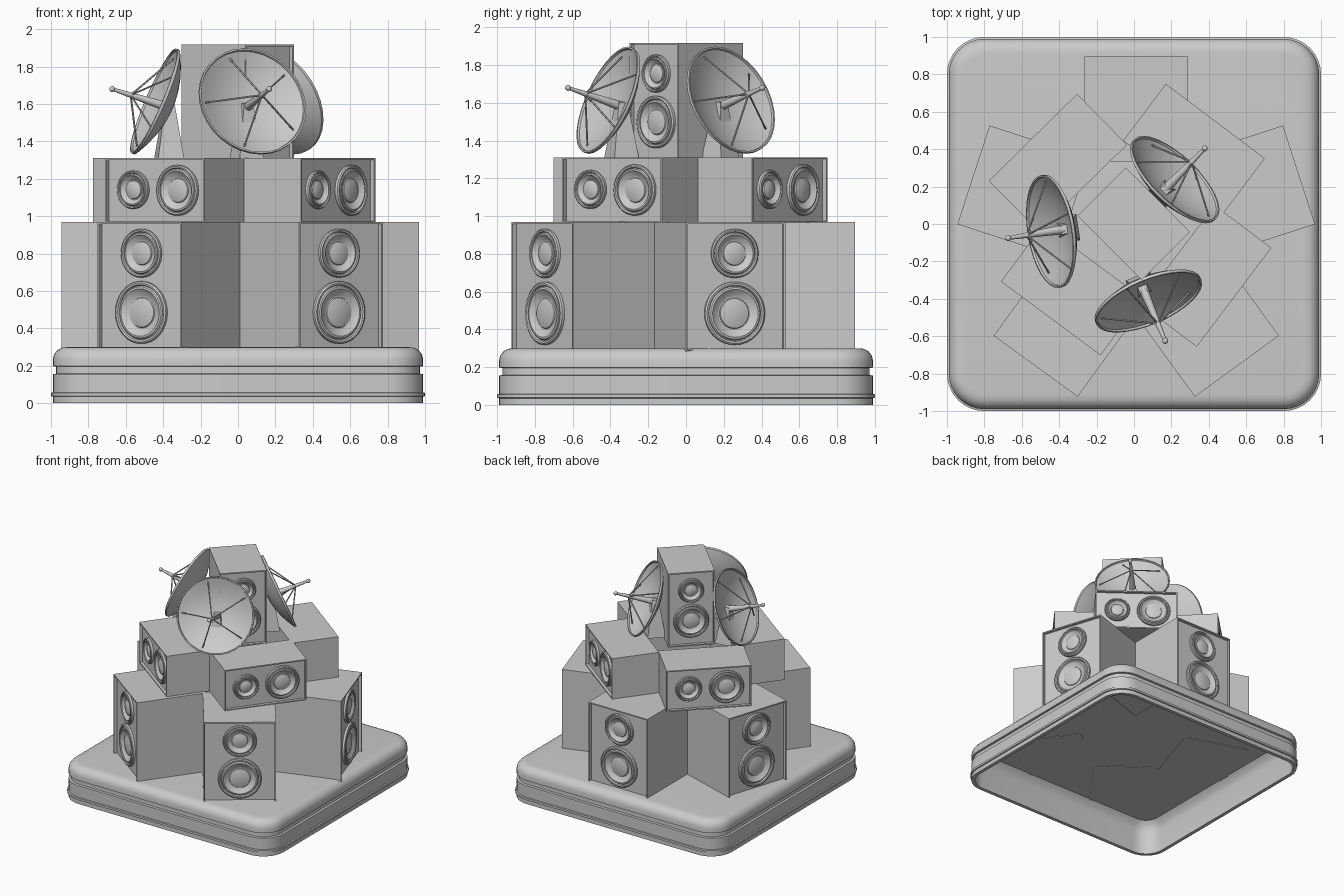
import bpy, bmesh
from math import sin, cos, radians, pi
from mathutils import Matrix, Vector

if "Cube" in bpy.data.objects:
    bpy.data.objects.remove(bpy.data.objects["Cube"])


def finish(bm, name, matrix=None, smooth=True):
    bmesh.ops.recalc_face_normals(bm, faces=bm.faces)
    me = bpy.data.meshes.new(name)
    bm.to_mesh(me)
    bm.free()
    ob = bpy.data.objects.new(name, me)
    bpy.context.collection.objects.link(ob)
    if matrix is not None:
        ob.matrix_world = matrix
    if smooth:
        bpy.ops.object.select_all(action='DESELECT')
        ob.select_set(True)
        bpy.context.view_layer.objects.active = ob
        bpy.ops.object.shade_smooth_by_angle(angle=radians(35))
    return ob


def skin(bm, loops, closed=False):
    """Bridge successive rings of vertices."""
    pairs = list(zip(loops, loops[1:]))
    if closed:
        pairs.append((loops[-1], loops[0]))
    for a, b in pairs:
        n = len(a)
        for i in range(n):
            j = (i + 1) % n
            bm.faces.new((a[i], a[j], b[j], b[i]))


def lathe(bm, profile, m=Matrix(), n=32, closed=False, cap_end=True):
    loops = [[bm.verts.new(m @ Vector((r * cos(2 * pi * i / n), r * sin(2 * pi * i / n), z)))
              for i in range(n)] for r, z in profile]
    skin(bm, loops, closed)
    if cap_end and not closed:
        bm.faces.new(loops[-1])


def rod(bm, a, b, r1, r2, n=8):
    a, b = Vector(a), Vector(b)
    m = Matrix.Translation((a + b) / 2) @ (b - a).to_track_quat('Z', 'Y').to_matrix().to_4x4()
    bmesh.ops.create_cone(bm, cap_ends=True, segments=n, radius1=r1, radius2=r2,
                          depth=(b - a).length, matrix=m)


# Hollow plinth: rounded-square rings following a moulded edge profile
def rounded_square(bm, inset, z, half=1.0, radius=0.2, steps=8):
    r = max(radius - inset, 0.05)
    c = half - inset - r
    ring = []
    for q, (sx, sy) in enumerate(((1, 1), (-1, 1), (-1, -1), (1, -1))):
        for k in range(steps + 1):
            a = pi / 2 * (q + k / steps)
            ring.append(bm.verts.new((sx * c + r * cos(a), sy * c + r * sin(a), z)))
    return ring


bm = bmesh.new()
edge = [(0.09, 0.284), (0.055, 0.25), (0.04, 0.2), (0.04, 0), (0.01, 0), (0.01, 0.035), (0, 0.038),
        (0, 0.055), (0.01, 0.058), (0.01, 0.155), (0.027, 0.158), (0.027, 0.195), (0.01, 0.198),
        (0.01, 0.235), (0.016, 0.26), (0.034, 0.284), (0.06, 0.297), (0.09, 0.3)]
rings = [rounded_square(bm, i, z) for i, z in edge]
skin(bm, rings)
bm.faces.new(rings[0])
bm.faces.new(rings[-1])
finish(bm, "plinth")

# Speaker driver profile: (fraction of radius, height above baffle)
DRIVER = [(1.0, 0), (1.0, 0.016), (0.95, 0.022), (0.89, 0.02), (0.86, 0.01), (0.82, 0.018),
          (0.76, 0.02), (0.71, 0.012), (0.5, -0.002), (0.47, 0.006), (0.3, 0.013), (0.08, 0.016)]
RECESS = 0.024


def speaker(name, face, azimuth, size, drivers, both=False):
    """Cabinet facing -y locally; face = centre of front face, drivers = (x, z, radius)."""
    w, d, h = size
    m = Matrix.Translation(face) @ Matrix.Rotation(radians(azimuth + 90), 4, 'Z')
    bm = bmesh.new()
    bmesh.ops.create_cube(bm, size=1, matrix=Matrix.Translation((0, d / 2, 0)) @ Matrix.Diagonal((w, d, h, 1)))
    bm.normal_update()
    fronts = [f for f in bm.faces if f.normal.y < -0.9 or (both and f.normal.y > 0.9)]
    for f in fronts:
        inward = -f.normal * RECESS
        bmesh.ops.inset_individual(bm, faces=[f], thickness=0.014)
        new = bmesh.ops.extrude_discrete_faces(bm, faces=[f])['faces'][0]
        bmesh.ops.translate(bm, verts=new.verts[:], vec=inward)
    finish(bm, name + "_cabinet", m, smooth=False)
    bm = bmesh.new()
    for side in ((0, 1) if both else (0,)):
        flip = Matrix.Translation((0, d / 2, 0)) @ Matrix.Rotation(pi * side, 4, 'Z') @ Matrix.Translation((0, -d / 2, 0))
        for x, z, r in drivers:
            place = flip @ Matrix.Translation((x, RECESS, z)) @ Matrix.Rotation(pi / 2, 4, 'X')
            lathe(bm, [(f * r, y) for f, y in DRIVER], place)
    finish(bm, name + "_drivers", m)


# Bottom tier: five upright speakers
for k in range(5):
    az = 90 + 72 * k
    a = radians(az)
    speaker(f"lower_speaker_{k + 1}", (0.012 + 0.915 * cos(a), -0.02 + 0.915 * sin(a), 0.624), az,
            (0.555, 0.56, 0.688), [(0, -0.139, 0.167), (0, 0.178, 0.13)])

# Middle tier: four speakers lying on their sides
for k, (x, y, az) in enumerate([(0.435, 0.55, 53), (-0.54, 0.463, 134.5),
                                (-0.445, -0.505, 233.5), (0.535, -0.392, 323)]):
    speaker(f"middle_speaker_{k + 1}", (x, y, 1.138), az, (0.662, 0.38, 0.346),
            [(-0.155, 0.003, 0.102), (0.14, 0, 0.135)])

# Top: double-sided upright speaker
speaker("top_speaker", (0.17, -0.17, 1.605), -45, (0.365, 0.485, 0.625),
        [(0, -0.107, 0.138), (0, 0.15, 0.1)], both=True)


# Satellite dishes
def dish(name, centre, azimuth, elevation=23, R=0.305, depth=0.09):
    a, e = radians(azimuth), radians(elevation)
    axis = Vector((cos(a) * cos(e), sin(a) * cos(e), sin(e)))
    m = Matrix.Translation(centre) @ axis.to_track_quat('Z', 'Y').to_matrix().to_4x4()
    # bowl with thickness
    steps = [0.02, 0.2, 0.4, 0.6, 0.8, 0.96]
    inner = [(R * t, depth * (t * t - 1)) for t in steps]
    outer = [(R * t, depth * (t * t - 1) - 0.012) for t in reversed(steps)]
    bm = bmesh.new()
    lathe(bm, inner + [(R * 0.97, 0.004), (R, 0.004), (R, -0.012)] + outer, m=Matrix(), closed=True)
    finish(bm, name + "_bowl", m)
    # feed horn and struts
    bm = bmesh.new()
    root, tip = Vector((0, 0, -depth)), Vector((0, -0.03, 0.235))
    rod(bm, root, tip, 0.026, 0.009, 12)
    bmesh.ops.create_uvsphere(bm, u_segments=12, v_segments=8, radius=0.016, matrix=Matrix.Translation(tip))
    apex = root.lerp(tip, 0.68)
    for k in range(5):
        t = radians(180 + 72 * k)
        rod(bm, (0.88 * R * cos(t), 0.88 * R * sin(t), depth * (0.88 ** 2 - 1)), apex, 0.005, 0.005, 6)
    finish(bm, name + "_feed", m)
    # tapered post behind the bowl
    bm = bmesh.new()
    base = Vector((centre[0] - 0.08 * cos(a), centre[1] - 0.08 * sin(a), 1.455))
    bmesh.ops.create_cone(bm, cap_ends=True, segments=4, radius1=0.1, radius2=0.035, depth=0.3,
                          matrix=Matrix.Translation(base) @ Matrix.Rotation(a + pi / 4, 4, 'Z'))
    finish(bm, name + "_post", smooth=False)


dish("front_dish", (0.078, -0.415, 1.615), -67)
dish("left_dish", (-0.447, -0.04, 1.615), 189)
dish("back_dish", (0.22, 0.24, 1.615), 46)
